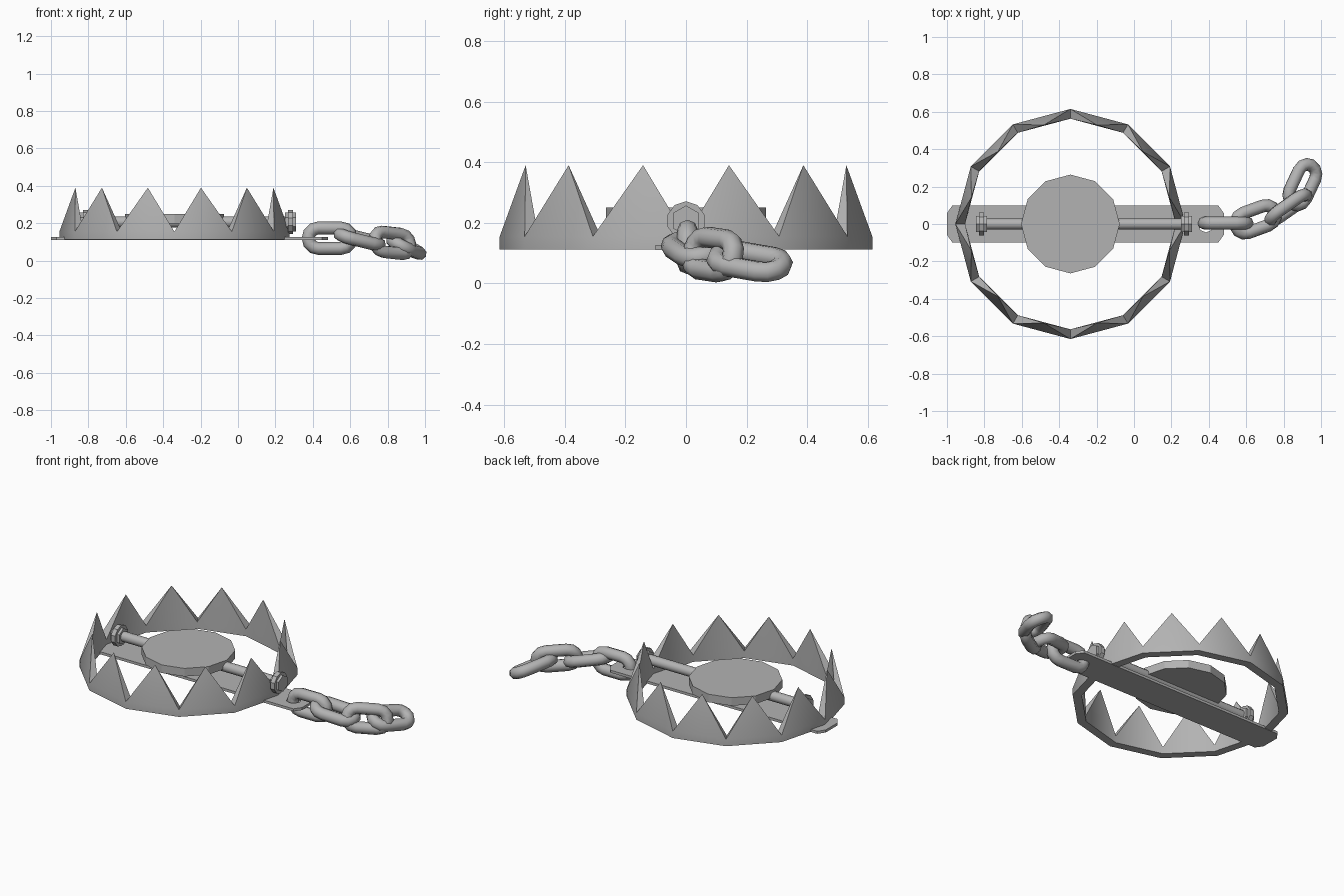
import bpy, bmesh
from math import sin, cos, pi, radians
from mathutils import Matrix, Euler, Vector

if "Cube" in bpy.data.objects:
    bpy.data.objects.remove(bpy.data.objects["Cube"])

CX = -0.34      # centre of the jaws
ROD_Z = 0.207

steel = bpy.data.materials.new("dark_steel")
steel.diffuse_color = (0.45, 0.45, 0.45, 1)
steel.use_nodes = True
steel.node_tree.nodes["Principled BSDF"].inputs["Base Color"].default_value = steel.diffuse_color


def make(name, verts, faces, smooth=None):
    me = bpy.data.meshes.new(name)
    me.from_pydata(verts, [], faces)
    bm = bmesh.new()
    bm.from_mesh(me)
    bmesh.ops.recalc_face_normals(bm, faces=bm.faces)
    bm.to_mesh(me)
    bm.free()
    me.materials.append(steel)
    ob = bpy.data.objects.new(name, me)
    bpy.context.collection.objects.link(ob)
    if smooth:
        bpy.ops.object.select_all(action='DESELECT')
        ob.select_set(True)
        bpy.context.view_layer.objects.active = ob
        bpy.ops.object.shade_smooth_by_angle(angle=radians(smooth))
    return ob


def polygon(n, r, cx=0, cy=0):
    return [(cx + r * cos(2 * pi * i / n), cy + r * sin(2 * pi * i / n)) for i in range(n)]


def loft(name, bottom, top, smooth=None):
    # closed solid between two matching outlines
    n = len(bottom)
    faces = [tuple(range(n)), tuple(range(n, 2 * n))]
    faces += [(i, (i + 1) % n, n + (i + 1) % n, n + i) for i in range(n)]
    return make(name, bottom + top, faces, smooth)


def prism(name, outline, z0, z1):
    return loft(name, [(x, y, z0) for x, y in outline], [(x, y, z1) for x, y in outline])


def x_cylinder(name, x0, x1, r, n, smooth=None):
    # prism laid along the x axis at rod height
    pts = polygon(n, r)
    return loft(name, [(x0, b, ROD_Z + a) for a, b in pts],
                [(x1, b, ROD_Z + a) for a, b in pts], smooth)


# Toothed jaws: 12-sided ring, one sharp tooth per side
N, R_OUT, R_IN = 12, 0.615, 0.563
Z_LOW, Z_GAP, Z_TIP = 0.112, 0.155, 0.39
verts, faces = [], []
for i in range(N):
    a, m = 2 * pi * i / N, 2 * pi * (i + 0.5) / N
    for r, z in ((R_OUT, Z_LOW), (R_OUT, Z_GAP), (R_IN, Z_GAP), (R_IN, Z_LOW)):
        verts.append((CX + r * cos(a), r * sin(a), z))
    verts.append((CX + 0.548 * cos(m), 0.548 * sin(m), Z_TIP))
for i in range(N):
    a, b = 5 * i, 5 * ((i + 1) % N)
    tip = a + 4
    faces += [(a, b, b + 1, a + 1), (a + 1, b + 1, tip),
              (a + 3, a + 2, b + 2, b + 3), (a + 2, tip, b + 2),
              (a + 1, tip, a + 2), (b + 1, b + 2, tip),
              (a, a + 3, b + 3, b)]
make("toothed_jaws", verts, faces, 40)

# Base strip with clipped corners and a chain hole
c, d = 0.03, 0.042
strip = prism("base_strip", [(-1, -0.1 + d), (-1 + c, -0.1), (0.48 - c, -0.1), (0.48, -0.1 + d),
                             (0.48, 0.1 - d), (0.48 - c, 0.1), (-1 + c, 0.1), (-1, 0.1 - d)],
              0.11, 0.126)
cutter = prism("hole_cutter", polygon(8, 0.042, 0.385, -0.003), 0.05, 0.2)
cutter.hide_render = True
cutter.hide_viewport = True
hole = strip.modifiers.new("hole", 'BOOLEAN')
hole.operation = 'DIFFERENCE'
hole.object = cutter
hole.solver = 'EXACT'

# Pressure plate
prism("pressure_plate", polygon(12, 0.264, CX, 0), 0.20, 0.25)

# Rod with washers and hex nuts
x_cylinder("rod", -0.84, 0.30, 0.03, 12, 40)
for side, x in (("left", -0.815), ("right", 0.28)):
    x_cylinder(side + "_washer", x - 0.014, x + 0.014, 0.064, 10)
    x_cylinder(side + "_nut", x - 0.03, x + 0.03, 0.05, 6)


# Chain links: tube swept round a stadium path
def link(name, centre, yaw, pitch, roll):
    half, bend, wire, arc, ns = 0.06, 0.055, 0.035, 6, 8
    mat = Matrix.Translation(centre) @ Euler(
        (radians(roll), radians(pitch), radians(yaw)), 'XYZ').to_matrix().to_4x4()
    verts = []
    for end in (0, 1):
        for k in range(arc + 1):
            a = -pi / 2 + pi * k / arc + pi * end
            ox = half if end == 0 else -half
            for j in range(ns):
                t = 2 * pi * j / ns
                r = bend + wire * cos(t)
                verts.append(mat @ Vector((ox + r * cos(a), r * sin(a), wire * sin(t))))
    n = 2 * (arc + 1)
    faces = [(i * ns + j, ((i + 1) % n) * ns + j,
              ((i + 1) % n) * ns + (j + 1) % ns, i * ns + (j + 1) % ns)
             for i in range(n) for j in range(ns)]
    make(name, verts, faces, 60)


link("chain_link_1", (0.49, 0.005, 0.12), 0, 0, 90)
link("chain_link_2", (0.65, 0.025, 0.115), 20, 13, 12)
link("chain_link_3", (0.825, 0.088, 0.095), 35, 5, 75)
link("chain_link_4", (0.90, 0.21, 0.072), 65, 9, 26)
